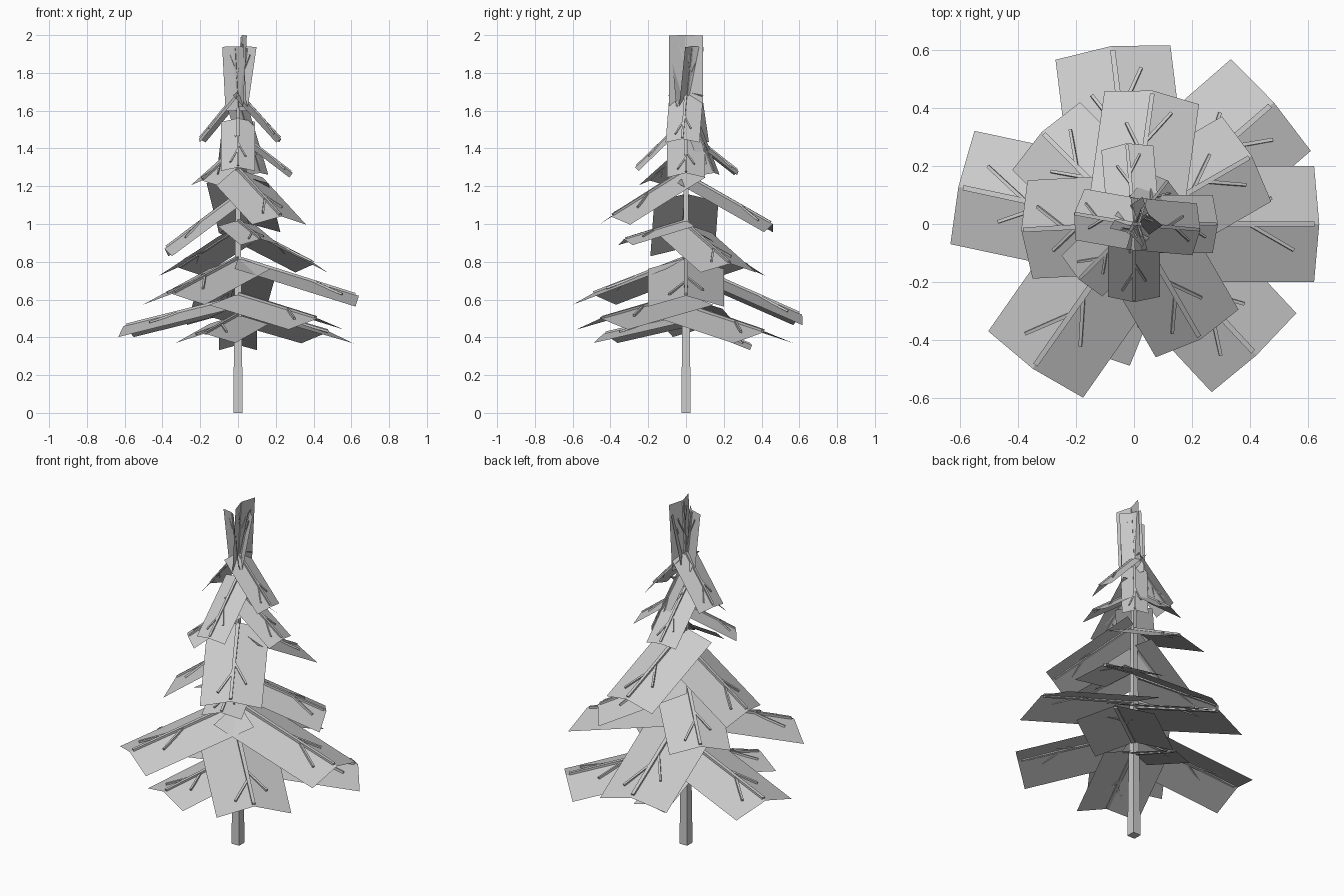
import bpy
import bmesh
from math import cos, sin, radians
from mathutils import Vector

cube = bpy.data.objects.get("Cube")
if cube:
    bpy.data.objects.remove(cube, do_unlink=True)

grey = bpy.data.materials.new("plain grey")
grey.use_nodes = True
grey.diffuse_color = (0.6, 0.6, 0.6, 1)
grey.node_tree.nodes["Principled BSDF"].inputs["Base Color"].default_value = (0.6, 0.6, 0.6, 1)


def finish(name, bm):
    mesh = bpy.data.meshes.new(name)
    bm.to_mesh(mesh)
    bm.free()
    mesh.materials.append(grey)
    obj = bpy.data.objects.new(name, mesh)
    bpy.context.collection.objects.link(obj)
    return obj


def stick(bm, start, end, up, r0, r1):
    """Tapered square bar between two points."""
    along = (end - start).normalized()
    side = along.cross(up).normalized()
    top = side.cross(along)
    rings = []
    for p, r in ((start, r0), (end, r1)):
        rings.append([bm.verts.new(p + r * (a * side + b * top))
                      for a, b in ((-1, -1), (1, -1), (1, 1), (-1, 1))])
    low, high = rings
    for i in range(4):
        j = (i + 1) % 4
        bm.faces.new((low[i], low[j], high[j], high[i]))
    bm.faces.new(low[::-1])
    bm.faces.new(high)


def branch(name, azimuth, reach, root_z, tip_z, half_width):
    """Folded needle card with a main stem on the ridge and side twigs."""
    a = radians(azimuth)
    side = Vector((-sin(a), cos(a), 0))
    root = Vector((0, 0, root_z))
    tip = Vector((reach * cos(a), reach * sin(a), tip_z))
    along = (tip - root).normalized()
    up = along.cross(side)
    fold = up * half_width * 0.3

    bm = bmesh.new()
    rows = [[bm.verts.new(p + s * half_width * side - abs(s) * fold) for s in (-1, 0, 1)]
            for p in (root, tip)]
    for i in (0, 1):
        bm.faces.new((rows[0][i], rows[1][i], rows[1][i + 1], rows[0][i + 1]))
    finish(name + "_needles", bm)

    bm = bmesh.new()
    thick = 0.004 + half_width * 0.035
    stick(bm, root, root.lerp(tip, 0.97), up, thick, thick * 0.8)
    for s, t0, t1 in ((-1, 0.62, 0.87), (1, 0.5, 0.75)):
        end = root.lerp(tip, t1) + s * half_width * 0.45 * side - fold * 0.3
        stick(bm, root.lerp(tip, t0), end, up, thick * 0.6, thick * 0.5)
    finish(name + "_stems", bm)


# Trunk
bm = bmesh.new()
stick(bm, Vector((0, 0, 0)), Vector((0, 0, 1.66)), Vector((0, 1, 0)), 0.025, 0.008)
finish("trunk", bm)

# Branches by tier: azimuth, reach, root height, tip height, half width
tiers = {
    "bottom_branch": [
        (41, 0.64, 0.57, 0.43, 0.21), (168, 0.62, 0.61, 0.46, 0.2),
        (313, 0.62, 0.63, 0.5, 0.2), (248, 0.47, 0.52, 0.42, 0.17),
        (90, 0.35, 0.5, 0.36, 0.1)],
    "low_branch": [
        (0, 0.64, 0.82, 0.62, 0.2), (97, 0.62, 0.79, 0.52, 0.2),
        (235, 0.61, 0.82, 0.63, 0.2)],
    "middle_branch": [
        (30, 0.47, 1.0, 0.79, 0.17), (135, 0.45, 0.98, 0.77, 0.165),
        (290, 0.35, 1.02, 0.92, 0.11), (183, 0.39, 1.16, 0.87, 0.17),
        (300, 0.46, 1.29, 1.04, 0.165), (82, 0.465, 1.26, 1.0, 0.165)],
    "high_branch": [
        (225, 0.27, 1.4, 1.23, 0.1), (270, 0.27, 1.56, 1.3, 0.09),
        (0, 0.29, 1.49, 1.27, 0.1), (95, 0.28, 1.5, 1.28, 0.09),
        (52, 0.19, 1.66, 1.27, 0.07)],
    "upper_branch": [
        (170, 0.21, 1.7, 1.45, 0.09), (355, 0.23, 1.7, 1.45, 0.09)],
    "crown_branch": [
        (0, 0.02, 1.62, 2.0, 0.09), (240, 0.035, 1.6, 1.94, 0.065),
        (35, 0.06, 1.6, 1.94, 0.06)],
}
for tier, rows in tiers.items():
    for n, row in enumerate(rows, 1):
        branch(f"{tier}_{n}", *row)
